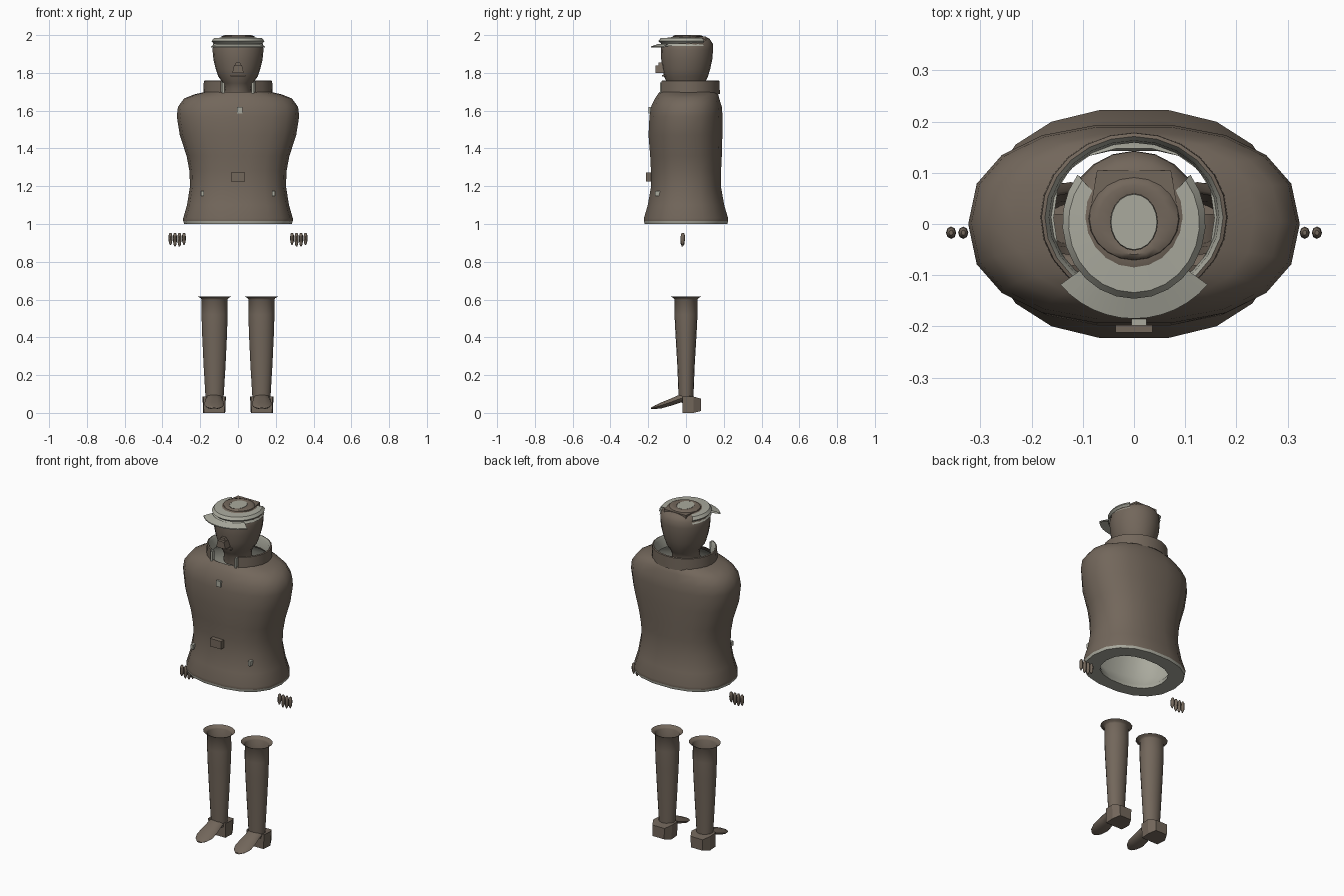
import bpy, bmesh, math
from mathutils import Vector

if "Cube" in bpy.data.objects:
    bpy.data.objects.remove(bpy.data.objects["Cube"])


def material(name, rgb):
    m = bpy.data.materials.new(name)
    m.diffuse_color = (*rgb, 1)
    m.use_nodes = True
    m.node_tree.nodes["Principled BSDF"].inputs["Base Color"].default_value = m.diffuse_color
    return m


BROWN = material("brown cloth", (0.17, 0.135, 0.105))
LIGHT = material("pale grey", (0.40, 0.40, 0.34))


def finish(name, bm, angle=50):
    me = bpy.data.meshes.new(name)
    bm.to_mesh(me)
    bm.free()
    me.materials.append(BROWN)
    me.materials.append(LIGHT)
    ob = bpy.data.objects.new(name, me)
    bpy.context.collection.objects.link(ob)
    bpy.ops.object.select_all(action='DESELECT')
    ob.select_set(True)
    bpy.context.view_layer.objects.active = ob
    bpy.ops.object.shade_smooth_by_angle(angle=math.radians(angle))
    return ob


def spow(v, p):
    return math.copysign(abs(v) ** p, v)


def loft(name, rings, n=18, start=0, sweep=360, cx=0, power=1.0,
         mats=(), close=False, cap_mat=0, angle=50):
    """Rings are (z, rx, ry, cy); bottom to top faces outward."""
    bm = bmesh.new()
    full = sweep == 360
    count = n if full else n + 1
    rows = []
    for z, rx, ry, cy in rings:
        row = []
        for i in range(count):
            a = math.radians(start + sweep * i / n)
            row.append(bm.verts.new((cx + rx * spow(math.cos(a), power),
                                     cy + ry * spow(math.sin(a), power), z)))
        rows.append(row)
    for k in range(len(rows) - 1):
        for i in range(n):
            j = (i + 1) % count
            f = bm.faces.new((rows[k][i], rows[k][j], rows[k + 1][j], rows[k + 1][i]))
            f.material_index = mats[k] if k < len(mats) else 0
    if close:
        bm.faces.new(rows[0][::-1]).material_index = cap_mat
        bm.faces.new(rows[-1]).material_index = cap_mat
    return finish(name, bm, angle)


def block(name, x, y, z, mat=0, top=1.0, back=1.0):
    """Box from ranges; top and back narrow those sides in x."""
    bm = bmesh.new()
    bmesh.ops.create_cube(bm, size=1)
    mx = (x[0] + x[1]) / 2
    for v in bm.verts:
        w = (x[1] - x[0]) * (top if v.co.z > 0 else 1) * (back if v.co.y > 0 else 1)
        v.co = Vector((mx + v.co.x * w,
                       y[0] + (v.co.y + .5) * (y[1] - y[0]),
                       z[0] + (v.co.z + .5) * (z[1] - z[0])))
    for f in bm.faces:
        f.material_index = mat
    return finish(name, bm, 30)


# Coat body: waisted oval shell with a pale hem strip
coat = [(1.0, .285, .222, 0), (1.015, .29, .226, 0), (1.03, .29, .226, 0),
        (1.10, .27, .205, 0), (1.20, .254, .187, 0), (1.28, .257, .188, 0),
        (1.36, .272, .192, 0), (1.47, .308, .198, -.003), (1.57, .324, .196, 0),
        (1.62, .318, .190, .002), (1.665, .285, .172, .006), (1.685, .235, .163, .01),
        (1.70, .172, .152, .012)]
loft("coat", coat, power=.85, mats=[1])

# Coat lining, facing inward, ending in the flat hem ring
lining = [(z - .008, rx - .015, ry - .015, cy) for z, rx, ry, cy in coat[:2:-1]]
lining += [(1.025, .20, .15, 0), (1.0, .195, .145, 0), (1.0, .285, .222, 0)]
loft("coat_lining", lining, power=.85, mats=[1] * len(lining))

# Stand-up collar, open at the front, pale inside
collar = [(1.695, .172, .155, .012), (1.688, .183, .166, .013), (1.757, .181, .165, .013),
          (1.76, .174, .158, .013), (1.745, .166, .15, .013), (1.69, .162, .146, .013)]
loft("collar", collar, n=20, start=-60, sweep=300, mats=[0, 0, 0, 1, 1], angle=40)
for s in (-1, 1):
    block("collar_edge", (s * .078 - .006, s * .078 + .006), (-.137, -.118), (1.69, 1.75), 1)

# Head and neck
head = [(1.67, .078, .08, 0), (1.72, .07, .085, 0), (1.745, .078, .098, 0),
        (1.78, .104, .116, 0), (1.82, .118, .126, .002), (1.87, .13, .135, .004),
        (1.92, .135, .138, .005), (1.955, .131, .135, .007), (1.98, .112, .115, .01),
        (1.99, .085, .09, .015)]
loft("head", head, n=20, close=True)

# Nose and mouth
block("nose", (-.03, .03), (-.162, -.115), (1.80, 1.84), top=.7)
block("nose_bridge", (-.018, .018), (-.145, -.115), (1.84, 1.855), top=.6)
block("mouth", (-.04, .04), (-.126, -.10), (1.782, 1.79))

# Cap band: pale folded band round the front and sides
cap = [(1.943, .137, .146, .004), (1.956, .128, .136, .004), (1.968, .14, .15, .004),
       (1.984, .128, .136, .002), (1.987, .085, .08, .0)]
loft("cap_band", cap, n=18, start=-218, sweep=256, mats=[1] * 4, angle=35)

# Cap crown: brown ring round a pale oval
crown = [(1.978, .092, .085, .012), (1.994, .087, .08, .01), (2.0, .07, .068, .008),
         (1.996, .046, .055, .004)]
loft("cap_crown", crown, n=20)
loft("cap_button", [(1.99, .046, .055, .004), (1.9965, .045, .054, .004)], n=20,
     mats=[1], close=True, cap_mat=1)
block("cap_back", (-.085, .085), (.03, .105), (1.97, 1.992), back=.85)

# Cap brim: pale crescent sloping down to the front
brim = [(1.942, .138, .146, .003), (1.934, .188, .186, .001),
        (1.940, .188, .186, .001), (1.954, .138, .146, .003)]
loft("cap_brim", brim, n=12, start=-140, sweep=100, mats=[1] * 3, angle=30)

# Coat fastenings
block("top_button", (-.005, .024), (-.198, -.185), (1.585, 1.62), 1)
block("belt_buckle", (-.036, .036), (-.212, -.18), (1.225, 1.272))
for s in (-1, 1):
    block("pocket_button", (s * .188 - .008, s * .188 + .008), (-.165, -.135), (1.148, 1.175), 1)

for s in (-1, 1):
    # Four fingertips per hand
    for i, drop in enumerate((.01, .0, .0, .008)):
        loft("finger", [(.88 + drop, .003, .003, -.019), (.895 + drop, .009, .010, -.018),
                        (.925, .010, .012, -.017), (.945, .009, .010, -.017),
                        (.953, .004, .005, -.017)],
             n=8, cx=s * (.286 + .0238 * i), close=True)

    # Open trouser leg with flared top
    leg = [(.06, .046, .038, 0), (.10, .049, .04, 0), (.25, .058, .046, 0),
           (.42, .066, .056, 0), (.52, .069, .061, 0), (.60, .068, .06, 0),
           (.608, .074, .066, 0), (.616, .09, .082, 0)]
    loft("leg", leg, n=16, cx=s * .124)

    # Heel block with a chamfered back
    bm = bmesh.new()
    outline = [(-.058, -.018), (.058, -.018), (.062, .04), (.04, .08), (-.04, .08), (-.062, .04)]
    low = [bm.verts.new((s * .126 + x * .94, y, 0 if y < .05 else .01)) for x, y in outline]
    high = [bm.verts.new((s * .126 + x, y, .086 if y < .05 else .075)) for x, y in outline]
    bm.faces.new(low[::-1])
    bm.faces.new(high)
    for i in range(6):
        j = (i + 1) % 6
        bm.faces.new((low[i], low[j], high[j], high[i]))
    finish("heel", bm, 25)

    # Toe: spoon-shaped tongue lofted forward from the ankle (y, z, half width, half height)
    bm = bmesh.new()
    rows = []
    for y, z, w, h in ((.02, .08, .044, .03), (-.03, .076, .044, .023), (-.08, .057, .05, .02),
                       (-.13, .04, .052, .017), (-.165, .03, .038, .01), (-.186, .024, .014, .004)):
        rows.append([bm.verts.new((s * .126 + w * math.cos(a), y, z + h * math.sin(a)))
                     for a in (math.tau * i / 10 for i in range(10))])
    for a, b in zip(rows, rows[1:]):
        for i in range(10):
            j = (i + 1) % 10
            bm.faces.new((a[i], a[j], b[j], b[i]))
    bm.faces.new(rows[0][::-1])
    bm.faces.new(rows[-1])
    bmesh.ops.recalc_face_normals(bm, faces=bm.faces)
    finish("shoe_toe", bm, 50)
